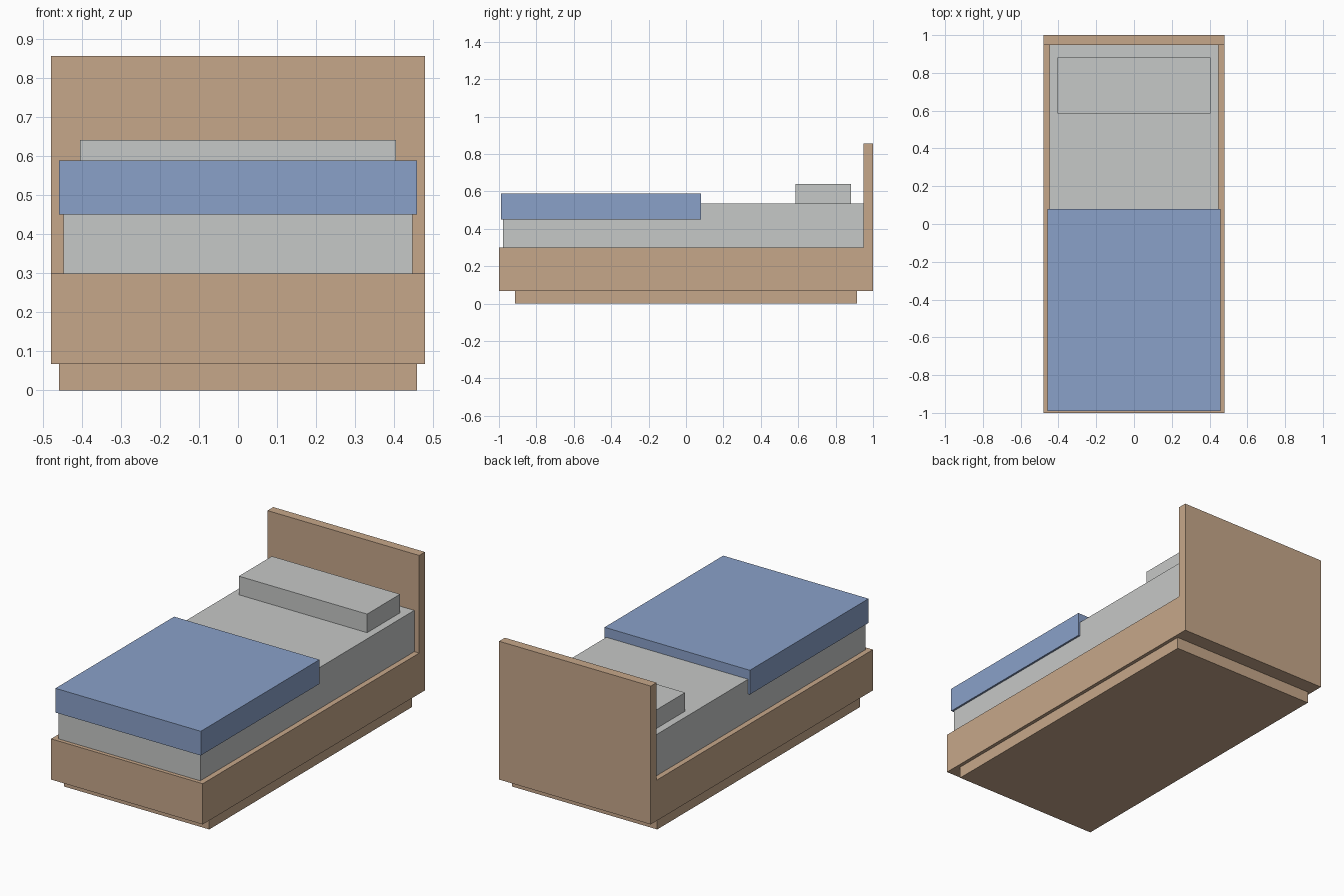
import bpy
import bmesh

if "Cube" in bpy.data.objects:
    bpy.data.objects.remove(bpy.data.objects["Cube"])


def material(name, color):
    m = bpy.data.materials.new(name)
    m.diffuse_color = (*color, 1.0)
    m.use_nodes = True
    m.node_tree.nodes["Principled BSDF"].inputs["Base Color"].default_value = m.diffuse_color
    return m


wood = material("light_wood", (0.565, 0.386, 0.254))
linen = material("grey_linen", (0.565, 0.578, 0.571))
blue = material("blue_cloth", (0.254, 0.356, 0.584))


def extrude_profile(name, half_width, profile, mat):
    """Sweep a closed (y, z) side profile across the width in x."""
    bm = bmesh.new()
    face = bm.faces.new([bm.verts.new((-half_width, y, z)) for y, z in profile])
    side = bmesh.ops.extrude_face_region(bm, geom=[face])
    verts = [g for g in side["geom"] if isinstance(g, bmesh.types.BMVert)]
    bmesh.ops.translate(bm, verts=verts, vec=(2 * half_width, 0, 0))
    bmesh.ops.recalc_face_normals(bm, faces=bm.faces)
    mesh = bpy.data.meshes.new(name)
    bm.to_mesh(mesh)
    bm.free()
    mesh.materials.append(mat)
    obj = bpy.data.objects.new(name, mesh)
    bpy.context.collection.objects.link(obj)
    return obj


def block(name, half_width, y0, y1, z0, z1, mat):
    return extrude_profile(name, half_width,
                           [(y0, z0), (y1, z0), (y1, z1), (y0, z1)], mat)


# Recessed plinth under the bed
block("plinth", 0.458, -0.913, 0.913, 0.0, 0.067, wood)

# Bed base and headboard share one L-shaped side profile
extrude_profile("frame_with_headboard", 0.478,
                [(-1.0, 0.067), (1.0, 0.067), (1.0, 0.855),
                 (0.948, 0.855), (0.948, 0.299), (-1.0, 0.299)], wood)

# Bedding
block("mattress", 0.447, -0.978, 0.948, 0.299, 0.534, linen)
block("pillow", 0.404, 0.585, 0.882, 0.534, 0.64, linen)
block("blanket", 0.458, -0.989, 0.079, 0.45, 0.588, blue)
